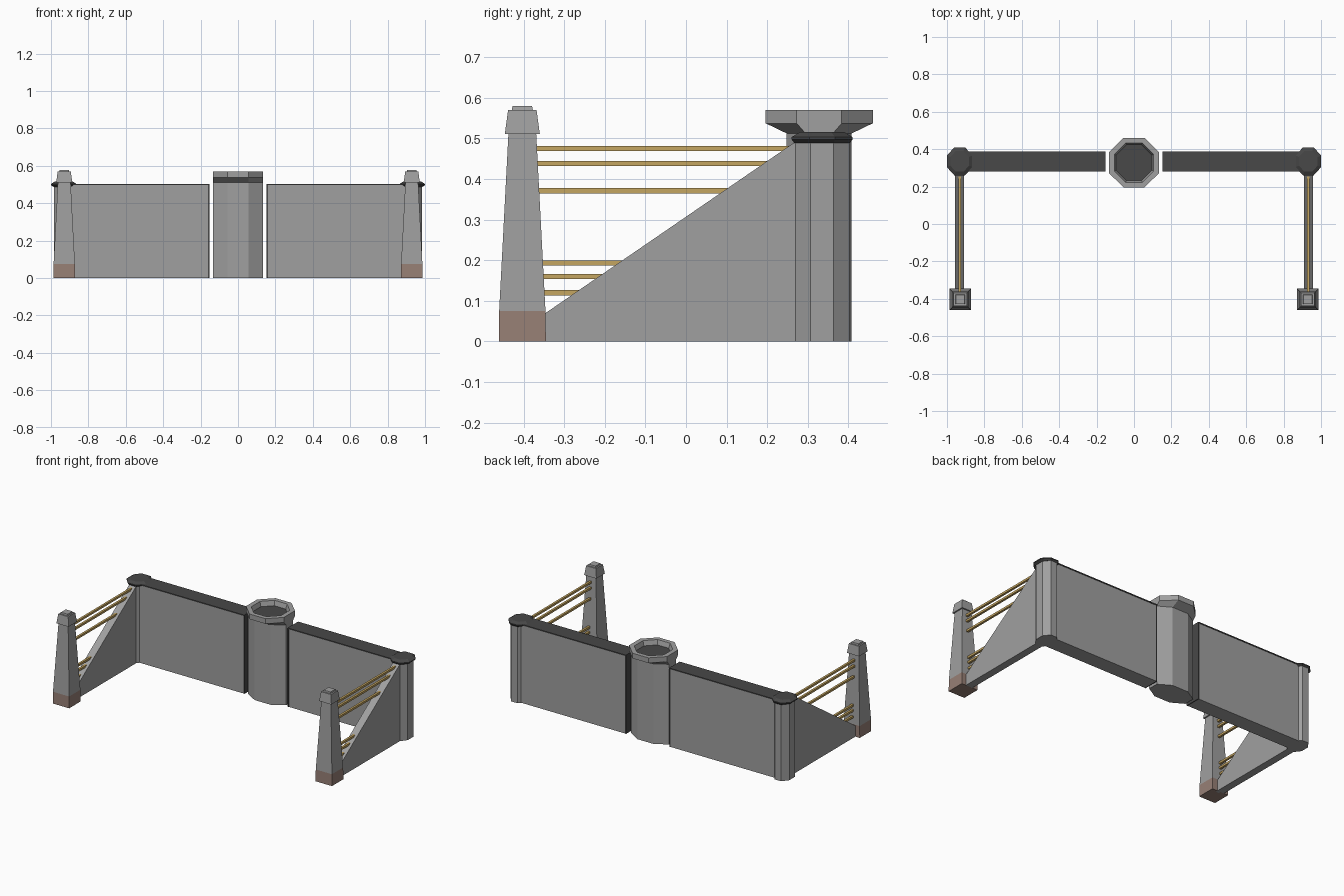
import bpy, bmesh

if "Cube" in bpy.data.objects:
    bpy.data.objects.remove(bpy.data.objects["Cube"])


def material(name, rgb):
    m = bpy.data.materials.new(name)
    m.diffuse_color = (*rgb, 1)
    m.use_nodes = True
    m.node_tree.nodes["Principled BSDF"].inputs["Base Color"].default_value = m.diffuse_color
    return m


GREY = material("concrete grey", (0.35, 0.35, 0.35))
DARK = material("dark grey", (0.065, 0.065, 0.065))
GOLD = material("brass", (0.56, 0.38, 0.12))
BROWN = material("brown stone", (0.31, 0.215, 0.18))


def finish(name, bm, mats):
    bmesh.ops.recalc_face_normals(bm, faces=bm.faces)
    me = bpy.data.meshes.new(name)
    bm.to_mesh(me)
    bm.free()
    for m in mats:
        me.materials.append(m)
    ob = bpy.data.objects.new(name, me)
    bpy.context.collection.objects.link(ob)
    return ob


def ring(hx, hy, z, sides):
    """Rectangle or chamfered octagon with given half sizes."""
    if sides == 4:
        return [(hx, -hy, z), (hx, hy, z), (-hx, hy, z), (-hx, -hy, z)]
    a, b = hx * 0.42, hy * 0.42
    return [(hx, -b, z), (hx, b, z), (a, hy, z), (-a, hy, z),
            (-hx, b, z), (-hx, -b, z), (-a, -hy, z), (a, -hy, z)]


def loft(name, cx, cy, sections, sides, mats, rule=None):
    """Stack rings (hx, hy, z) into a closed solid; rule(z) gives material."""
    bm = bmesh.new()
    rows = [[bm.verts.new((x + cx, y + cy, z)) for x, y, z in ring(*s, sides)]
            for s in sections]
    for i, (lo, hi) in enumerate(zip(rows, rows[1:])):
        for k in range(sides):
            j = (k + 1) % sides
            f = bm.faces.new((lo[k], lo[j], hi[j], hi[k]))
            f.material_index = rule(i) if rule else 0
    bm.faces.new(rows[0][::-1]).material_index = rule(0) if rule else 0
    bm.faces.new(rows[-1]).material_index = rule(len(rows)) if rule else 0
    return finish(name, bm, mats)


def box(name, x0, x1, y0, y1, z0, z1, mat):
    hx, hy = abs(x1 - x0) / 2, abs(y1 - y0) / 2
    return loft(name, (x0 + x1) / 2, (y0 + y1) / 2,
                [(hx, hy, z0), (hx, hy, z1)], 4, [mat])


# Central planter: column flaring into a hollow octagonal bowl with dark fill
loft("planter", 0, 0.328,
     [(0.134, 0.08, 0), (0.134, 0.08, 0.512), (0.134, 0.132, 0.537),
      (0.134, 0.132, 0.57), (0.105, 0.105, 0.57), (0.096, 0.096, 0.54)],
     8, [GREY, DARK], lambda i: 1 if i == 6 else 0)

for s, side in ((-1, "left"), (1, "right")):
    cx = s * 0.932

    # Back wall with dark coping and dark end strip
    box(side + "_wall", s * 0.16, s * 0.92, 0.285, 0.385, 0, 0.497, GREY)
    box(side + "_wall_coping", s * 0.153, s * 0.92, 0.282, 0.388, 0.497, 0.504, DARK)
    box(side + "_wall_end", s * 0.153, s * 0.16, 0.283, 0.387, 0, 0.497, DARK)

    # Octagonal corner post and its cap
    loft(side + "_corner_post", cx, 0.335,
         [(0.053, 0.068, 0), (0.053, 0.068, 0.492)], 8, [GREY])
    loft(side + "_corner_cap", cx, 0.335,
         [(0.055, 0.068, 0.488), (0.068, 0.075, 0.497), (0.068, 0.075, 0.503),
          (0.05, 0.055, 0.515)], 8, [DARK])

    # Sloping side wall
    bm = bmesh.new()
    profile = [(-0.36, 0), (0.3, 0), (0.3, 0.492), (0.27, 0.492), (-0.36, 0.06)]
    face = bm.faces.new([bm.verts.new((cx - 0.024, y, z)) for y, z in profile])
    ext = bmesh.ops.extrude_face_region(bm, geom=[face])
    bmesh.ops.translate(bm, vec=(0.048, 0, 0),
                        verts=[v for v in ext["geom"] if isinstance(v, bmesh.types.BMVert)])
    finish(side + "_sloped_wall", bm, [GREY])

    # Tapered front pillar with brown foot
    px = s * 0.929
    loft(side + "_front_pillar", px, -0.403,
         [(0.058, 0.058, 0), (0.057, 0.057, 0.075), (0.034, 0.034, 0.515)],
         4, [GREY, BROWN], lambda i: 1 if i == 0 else 0)
    loft(side + "_pillar_cap", px, -0.403,
         [(0.043, 0.043, 0.511), (0.035, 0.035, 0.57), (0.026, 0.026, 0.57),
          (0.024, 0.024, 0.579)], 4, [GREY])

    # Brass rails running from the pillar into the slope
    for n, z in enumerate((0.475, 0.438, 0.371, 0.193, 0.16, 0.12)):
        end = -0.36 + (z - 0.06) * 0.63 / 0.432 + 0.015
        box(f"{side}_rail_{n + 1}", cx - 0.007, cx + 0.007, -0.4, end,
            z - 0.0065, z + 0.0065, GOLD)
